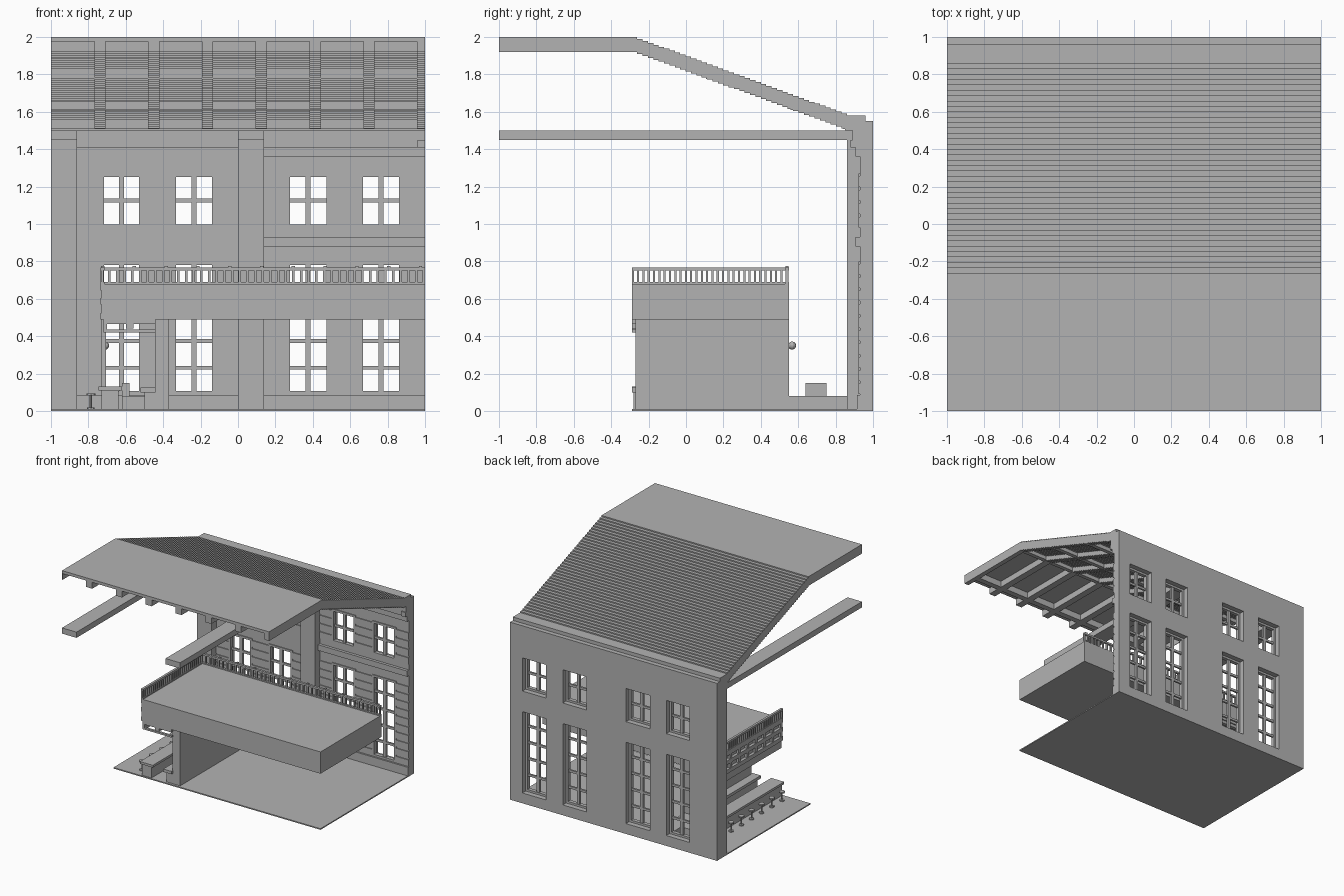
import bpy, bmesh, math
from mathutils import Matrix, Vector

cube = bpy.data.objects.get("Cube")
if cube:
    bpy.data.objects.remove(cube, do_unlink=True)

grey = bpy.data.materials.new("plain grey")
grey.use_nodes = True
GREY = (0.45, 0.45, 0.45, 1)
grey.diffuse_color = GREY
grey.node_tree.nodes["Principled BSDF"].inputs["Base Color"].default_value = GREY


def finish(name, bm):
    bmesh.ops.recalc_face_normals(bm, faces=bm.faces)
    mesh = bpy.data.meshes.new(name)
    bm.to_mesh(mesh)
    bm.free()
    mesh.materials.append(grey)
    obj = bpy.data.objects.new(name, mesh)
    bpy.context.collection.objects.link(obj)
    return obj


def boxes(name, ranges):
    """One object from boxes given as x0, x1, y0, y1, z0, z1."""
    bm = bmesh.new()
    for x0, x1, y0, y1, z0, z1 in ranges:
        mid = Vector((x0 + x1, y0 + y1, z0 + z1)) / 2
        size = Matrix.Diagonal((x1 - x0, y1 - y0, z1 - z0, 1))
        bmesh.ops.create_cube(bm, size=1, matrix=Matrix.Translation(mid) @ size)
    return finish(name, bm)


def extrude_x(name, profile, spans):
    """Sweep a (y, z) profile along x over each span."""
    bm = bmesh.new()
    for x0, x1 in spans:
        face = bm.faces.new([bm.verts.new((x0, y, z)) for y, z in profile])
        out = bmesh.ops.extrude_face_region(bm, geom=[face])
        moved = [v for v in out["geom"] if isinstance(v, bmesh.types.BMVert)]
        bmesh.ops.translate(bm, verts=moved, vec=(x1 - x0, 0, 0))
        if face.is_valid is False:
            continue
        if not any(f is face for f in bm.faces):
            bm.faces.new(face.verts)
    return finish(name, bm)


# Floor
boxes("floor", [(-1, 1, -0.29, 1, 0, 0.01)])

# Back wall with window openings
window_x = [(-0.735, -0.51), (-0.35, -0.12), (0.26, 0.49), (0.65, 0.88)]
window_z = [(0.09, 0.80, 5), (0.98, 1.27, 2)]


def wall_grid(name, x_lo, x_hi, z_cuts, is_hole, y, thick):
    xs = [x_lo] + [v for w in window_x for v in w if x_lo < v < x_hi] + [x_hi]
    bm = bmesh.new()
    for i in range(len(xs) - 1):
        for j in range(len(z_cuts) - 1):
            if i % 2 and is_hole(j):
                continue
            a, b, c, d = xs[i], xs[i + 1], z_cuts[j], z_cuts[j + 1]
            bm.faces.new([bm.verts.new(p) for p in ((a, y, c), (b, y, c), (b, y, d), (a, y, d))])
    bmesh.ops.remove_doubles(bm, verts=bm.verts, dist=0.0001)
    out = bmesh.ops.extrude_face_region(bm, geom=bm.faces[:], use_keep_orig=True)
    moved = [v for v in out["geom"] if isinstance(v, bmesh.types.BMVert)]
    bmesh.ops.translate(bm, verts=moved, vec=(0, thick, 0))
    return finish(name, bm)


wall_grid("back_wall", -1, 1, [0, 0.09, 0.80, 0.98, 1.27, 1.55], lambda j: j in (1, 3), 0.93, 0.07)

# Windows: frames and glazing bars
frames = []
for x0, x1 in window_x:
    for z0, z1, rows in window_z:
        mid, y0, y1 = (x0 + x1) / 2, 0.922, 0.955
        frames += [(x0, x0 + 0.018, y0, y1, z0, z1), (x1 - 0.018, x1, y0, y1, z0, z1),
                   (x0, x1, y0, y1, z0, z0 + 0.018), (x0, x1, y0, y1, z1 - 0.018, z1),
                   (mid - 0.013, mid + 0.013, 0.93, 0.95, z0, z1)]
        for r in range(1, rows):
            z = z0 + (z1 - z0) * r / rows
            frames.append((x0, x1, 0.932, 0.948, z - 0.01, z + 0.01))
boxes("window_frames", frames)

# Wall boarding between the windows
boards = []
piers = [(-0.86, -0.735), (-0.51, -0.35), (-0.12, 0), (0.14, 0.26), (0.49, 0.65), (0.88, 1)]
for x0, x1 in piers:
    for z0, z1, rows in window_z:
        n = round((z1 - z0) / 0.07)
        step = (z1 - z0) / n
        boards += [(x0, x1, 0.922, 0.932, z0 + k * step, z0 + (k + 0.8) * step) for k in range(n)]
boxes("wall_boards", boards)

# Mouldings, pilasters and long ceiling beams
boxes("skirting", [(-1, 1, 0.915, 0.932, 0.01, 0.085)])
boxes("wall_mouldings", [(0.14, 1, 0.905, 0.932, 0.88, 0.93), (0.14, 1, 0.905, 0.932, 1.36, 1.41),
                         (-1, 1, 0.89, 0.932, 1.41, 1.55), (0.96, 1, 0.88, 0.9, 1.41, 1.45)])
bays = [(-1, -0.86), (0, 0.14)]
boxes("pilasters", [(a, b, 0.86, 0.932, 0.01, 1.5) for a, b in bays])
boxes("ceiling_beams", [(a, b, -1, 0.88, 1.45, 1.5) for a, b in bays])

# Roof: flat part and stepped slope
STEPS, Y0, Y1, DROP = 40, -0.29, 0.86, 0.42
run, fall = (Y1 - Y0) / STEPS, DROP / STEPS


def stairs(top):
    pts = []
    for k in range(STEPS):
        pts += [(Y0 + k * run, top - k * fall), (Y0 + (k + 1) * run, top - k * fall)]
    return pts


extrude_x("stepped_roof", stairs(2.0) + stairs(1.965)[::-1], [(-1, 1)])
boxes("flat_roof", [(-1, 1, -1, Y0, 1.975, 2)])
boxes("eaves", [(-1, 1, 0.85, 0.96, 1.5, 1.58)])

# Rafters under both roof parts, with cross purlins
rafters = []
for k in range(8):
    c = -1.026 + 0.2877 * k
    rafters.append((max(-1, c - 0.03), min(1, c + 0.03)))
boxes("flat_rafters", [(a, b, -1, Y0, 1.92, 1.98) for a, b in rafters])
extrude_x("sloped_rafters", stairs(1.97) + stairs(1.92)[::-1], rafters)
slope = DROP / (Y1 - Y0)
boxes("purlins", [(-1, 1, y, y + 0.035, 1.92 - slope * (y - Y0), 1.968 - slope * (y - Y0))
                  for y in (-0.3, 0.107, 0.56, 0.84)] + [(-1, 1, -0.9, -0.85, 1.92, 1.98)])

# Gallery with layered side fascia
boxes("gallery", [(-0.71, 1, -0.29, 0.55, 0.49, 0.68)])
boxes("gallery_fascia", [(-0.735, -0.7, -0.29, 0.55, z, z + 0.035) for z in (0.49, 0.57, 0.645)]
      + [(-0.73, -0.7, -0.29 + k * 0.116, -0.26 + k * 0.116, 0.49, 0.68) for k in range(8)])

# Gallery railing along the wall side and the right end
rails = []
for z0, z1 in ((0.675, 0.69), (0.752, 0.768)):
    rails += [(-0.735, 1, 0.53, 0.55, z0, z1), (-0.735, -0.715, -0.29, 0.55, z0, z1)]
for k in range(43):
    x = -0.735 + k * 0.041
    rails.append((x, x + 0.013, 0.533, 0.547, 0.68, 0.76))
for k in range(30):
    y = -0.29 + k * 0.0284
    rails.append((-0.732, -0.718, y, y + 0.011, 0.68, 0.76))
rails += [(-0.733 + k * 0.17, -0.715 + k * 0.17, 0.532, 0.548, 0.76, 0.776) for k in range(11)]
boxes("railing", rails)

# Bar wall, counters and overhead rack
boxes("bar_wall", [(-0.445, -0.37, -0.27, 0.55, 0.01, 0.49)])
boxes("bar_counter", [(-0.73, -0.64, -0.28, 0.55, 0.01, 0.11), (-0.745, -0.62, -0.29, 0.55, 0.11, 0.13)])
boxes("back_counter", [(-0.5, -0.44, -0.27, 0.55, 0.01, 0.1), (-0.52, -0.44, -0.29, 0.55, 0.1, 0.125)])
boxes("overhead_rack", [(-0.72, -0.44, -0.29 + k * 0.16, -0.26 + k * 0.16, 0.465, 0.49) for k in range(6)]
      + [(-0.72, -0.44, -0.29, -0.27, 0.42, 0.435), (-0.72, -0.7, -0.29, 0.55, 0.42, 0.49),
         (-0.6, -0.56, -0.29, 0.5, 0.44, 0.47)])
boxes("bar_post", [(-0.73, -0.705, 0.52, 0.545, 0.13, 0.49)])
boxes("corner_platform", [(-0.62, -0.37, 0.55, 0.78, 0.01, 0.08), (-0.5, -0.37, 0.78, 0.92, 0.01, 0.08)])
boxes("corner_box", [(-0.62, -0.58, 0.64, 0.75, 0.08, 0.15)])

# Wall lamp
bm = bmesh.new()
bmesh.ops.create_uvsphere(bm, u_segments=10, v_segments=6, radius=0.022,
                          matrix=Matrix.Translation((-0.71, 0.567, 0.35)))
finish("lamp", bm)

# Stools: seat, stem and foot
bm = bmesh.new()
for k in range(6):
    y = -0.2 + k * 0.14
    for radius, depth, z in ((0.024, 0.012, 0.088), (0.006, 0.075, 0.05), (0.02, 0.01, 0.015)):
        bmesh.ops.create_cone(bm, cap_ends=True, segments=8, radius1=radius, radius2=radius,
                              depth=depth, matrix=Matrix.Translation((-0.787, y, z)))
finish("stools", bm)
